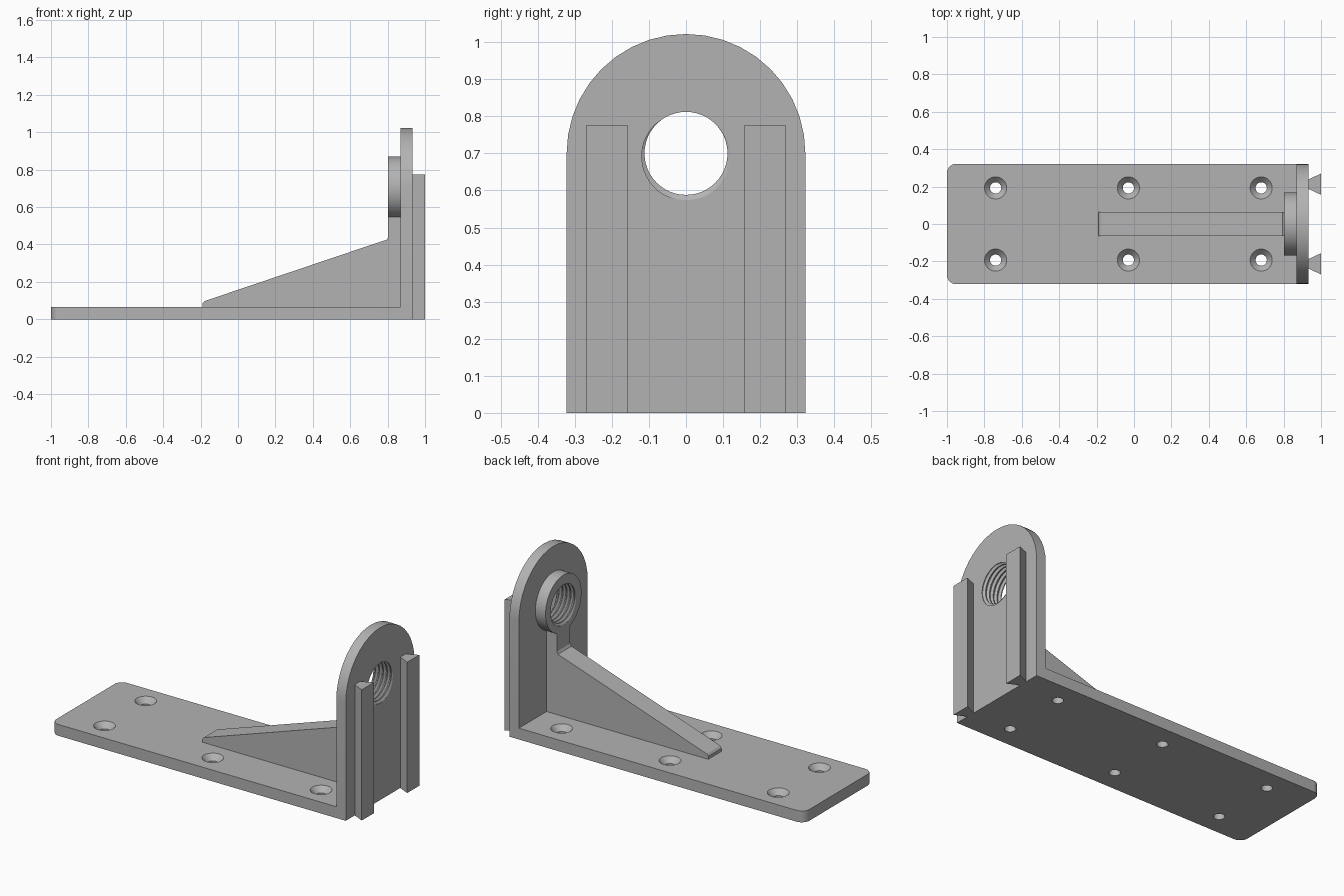
import bpy
import bmesh
from math import cos, sin, pi, radians
from mathutils import Vector

cube = bpy.data.objects.get("Cube")
if cube:
    bpy.data.objects.remove(cube, do_unlink=True)

grey = bpy.data.materials.new("plain grey")
grey.use_nodes = True
GREY = (0.45, 0.45, 0.45, 1)
grey.diffuse_color = GREY
grey.node_tree.nodes["Principled BSDF"].inputs["Base Color"].default_value = GREY

THICK = 0.067          # base plate thickness
HALF = 0.322           # half the bracket width
BACK, FACE = 0.87, 0.932   # inner and outer side of the upright
EYE = 0.70             # height of the threaded hole
BOSS_X = 0.803


def finish(name, bm):
    bmesh.ops.recalc_face_normals(bm, faces=bm.faces)
    mesh = bpy.data.meshes.new(name)
    bm.to_mesh(mesh)
    bm.free()
    mesh.materials.append(grey)
    obj = bpy.data.objects.new(name, mesh)
    bpy.context.collection.objects.link(obj)
    return obj


def place(axis, a, b, t):
    """Put profile point (a, b) at distance t along the axis."""
    return Vector({"x": (t, a, b), "y": (a, t, b), "z": (a, b, t)}[axis])


def loft(name, axis, sections):
    """Closed solid through a list of (profile, distance) sections."""
    bm = bmesh.new()
    rings = [[bm.verts.new(place(axis, a, b, t)) for a, b in pts] for pts, t in sections]
    n = len(rings[0])
    for r, s in zip(rings, rings[1:]):
        for i in range(n):
            j = (i + 1) % n
            bm.faces.new((r[i], r[j], s[j], s[i]))
    bm.faces.new(rings[0])
    bm.faces.new(rings[-1])
    return finish(name, bm)


def prism(name, axis, pts, lo, hi):
    return loft(name, axis, [(pts, lo), (pts, hi)])


def arc(a, b, r, start, end, steps):
    angles = [radians(start + (end - start) * i / steps) for i in range(steps + 1)]
    return [(a + r * cos(t), b + r * sin(t)) for t in angles]


def circle(a, b, r, n=48):
    return arc(a, b, r, 0, 360, n)[:-1]


def combine(body, tool, operation):
    mod = body.modifiers.new(operation, "BOOLEAN")
    mod.object = tool
    mod.operation = operation
    mod.solver = "EXACT"
    bpy.context.view_layer.objects.active = body
    bpy.ops.object.modifier_apply(modifier=mod.name)
    bpy.data.objects.remove(tool, do_unlink=True)


def thread_cutter(x0, turns, pitch, profile, n=48):
    """Right-handed helical solid; profile lists (radius, fraction of pitch)."""
    bm = bmesh.new()
    count, steps = len(profile), turns * n
    grid = {}
    for p, (r, f) in enumerate(profile):
        for s in range(steps + 1 + (n if p == 0 else 0)):
            t = 2 * pi * s / n
            x = x0 + pitch * (f + s / n)
            grid[p, s] = bm.verts.new((x, r * cos(t), EYE + r * sin(t)))

    def at(p, s):
        return grid[0, s + n] if p == count else grid[p, s]

    for s in range(steps):
        for p in range(count):
            bm.faces.new((at(p, s), at(p, s + 1), at(p + 1, s + 1), at(p + 1, s)))
    # Close both ends with a fan around the axis
    for s, x in ((0, x0), (steps, x0 + pitch * (turns + 1))):
        loop = [grid[0, s + i] for i in range(n + 1)]
        loop += [grid[p, s] for p in range(count - 1, 0, -1)]
        hub = bm.verts.new((x, 0, EYE))
        for i, v in enumerate(loop):
            bm.faces.new((v, loop[(i + 1) % len(loop)], hub))
    return finish("thread_cutter", bm)


# Base plate, rounded at its free end
R = 0.05
outline = [(0.9, -HALF), (0.9, HALF)]
outline += arc(-1 + R, HALF - R, R, 90, 180, 8)
outline += arc(-1 + R, -HALF + R, R, 180, 270, 8)
base = prism("base_plate", "z", outline, 0, THICK)

# Round-topped upright
plate = [(-HALF, 0), (HALF, 0)] + arc(0, EYE, HALF, 0, 180, 20)
bracket = prism("bracket", "x", plate, BACK, FACE)
combine(bracket, base, "UNION")

# Round boss and the sloping rib that carries it
boss = prism("boss", "x", circle(0, EYE + 0.002, 0.168, 64), BOSS_X, 0.9)
combine(bracket, boss, "UNION")
slope = [(-0.19, 0.03), (-0.19, 0.085), (-0.18, 0.097), (0.795, 0.426),
         (BOSS_X, 0.44), (BOSS_X, 0.56), (0.9, 0.56), (0.9, 0.03)]
rib = prism("rib", "y", slope, -0.063, 0.063)
combine(bracket, rib, "UNION")

# Countersunk screw holes in two rows
for x in (-0.74, -0.03, 0.68):
    for y in (-0.193, 0.193):
        levels = ((0.03, -0.05), (0.03, 0.035), (0.072, 0.081))
        hole = loft("hole_cutter", "z", [(circle(x, y, r, 32), z) for r, z in levels])
        combine(bracket, hole, "DIFFERENCE")

# Threaded hole through boss and upright
groove = [(0.112, 0), (0.112, 0.2), (0.126, 0.5), (0.126, 0.7)]
combine(bracket, thread_cutter(0.741, 8, 0.026, groove), "DIFFERENCE")

# Pair of dovetail rails on the outer side
for side, y in (("left", 0.213), ("right", -0.213)):
    tail = [(FACE - 0.002, y - 0.024), (1, y - 0.057), (1, y + 0.057), (FACE - 0.002, y + 0.024)]
    rail = prism(side + "_rail", "z", tail, 0, 0.775)
    combine(bracket, rail, "UNION")

# Smooth the curved walls and keep the edges sharp
bpy.ops.object.select_all(action="DESELECT")
bracket.select_set(True)
bpy.context.view_layer.objects.active = bracket
bpy.ops.object.shade_smooth_by_angle(angle=radians(25))
